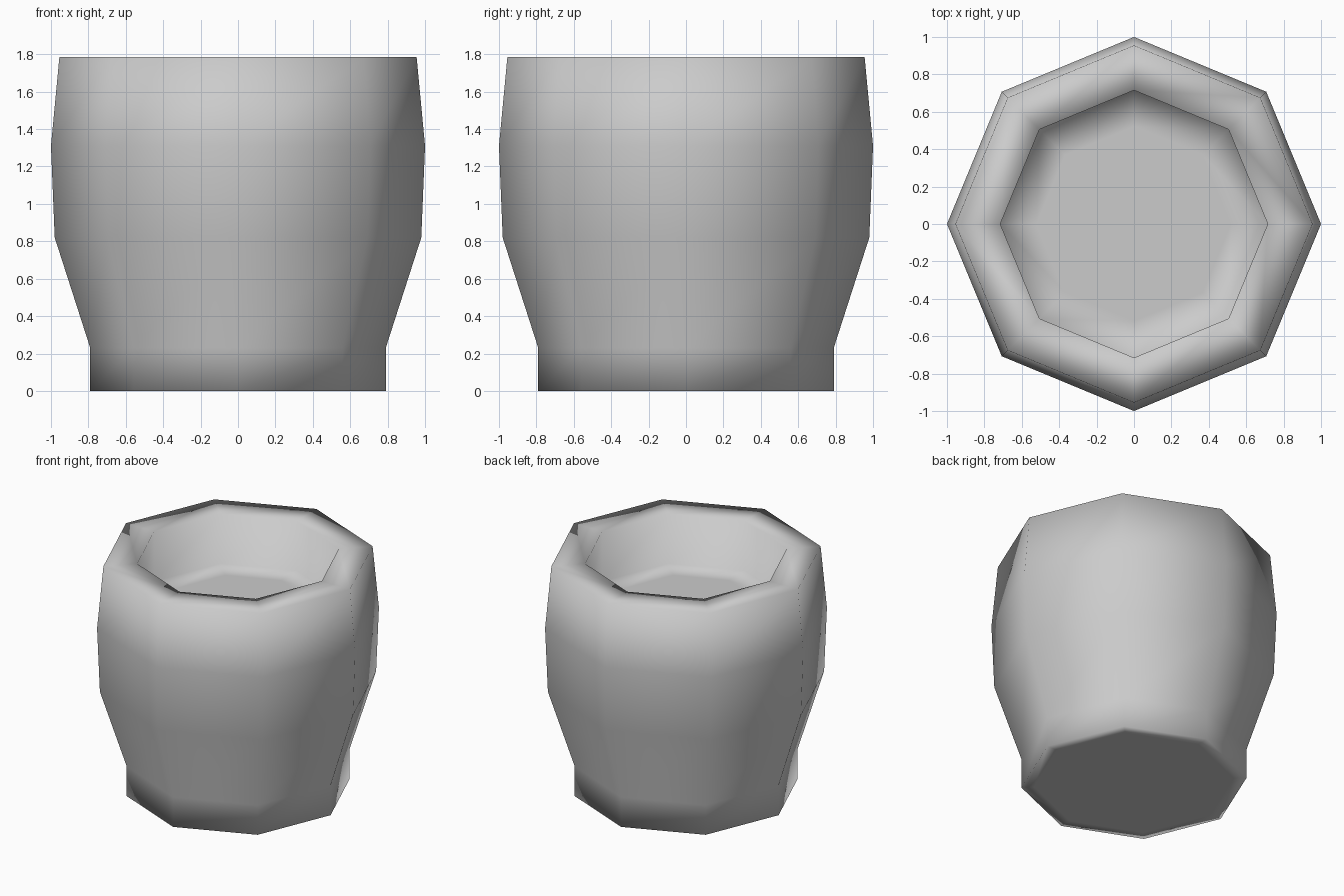
import bpy, bmesh
from math import cos, sin, pi

if "Cube" in bpy.data.objects:
    bpy.data.objects.remove(bpy.data.objects["Cube"])

SIDES = 8

# Cross-section (radius, height): base ring, outer wall, rim, inner wall, filling
PROFILE = [
    (0.70, 0.0), (0.79, 0.0), (0.79, 0.23), (0.98, 0.82), (1.0, 1.31),
    (0.955, 1.785), (0.715, 1.785), (0.715, 1.40), (0.52, 1.40),
]


def lathe(name, profile, sides):
    bm = bmesh.new()
    rings = [[bm.verts.new((r * cos(2 * pi * i / sides), r * sin(2 * pi * i / sides), z))
              for i in range(sides)] for r, z in profile]
    for a, b in zip(rings, rings[1:]):
        for i in range(sides):
            j = (i + 1) % sides
            bm.faces.new((a[i], a[j], b[j], b[i]))
    # Close the underside and the inner floor
    bm.faces.new(rings[0][::-1])
    bm.faces.new(rings[-1])
    bmesh.ops.recalc_face_normals(bm, faces=bm.faces)
    for f in bm.faces:
        f.smooth = True
    mesh = bpy.data.meshes.new(name)
    bm.to_mesh(mesh)
    bm.free()
    obj = bpy.data.objects.new(name, mesh)
    bpy.context.collection.objects.link(obj)
    return obj


# Eight-sided pot with thick rim and shallow inner floor
lathe("pot", PROFILE, SIDES)
